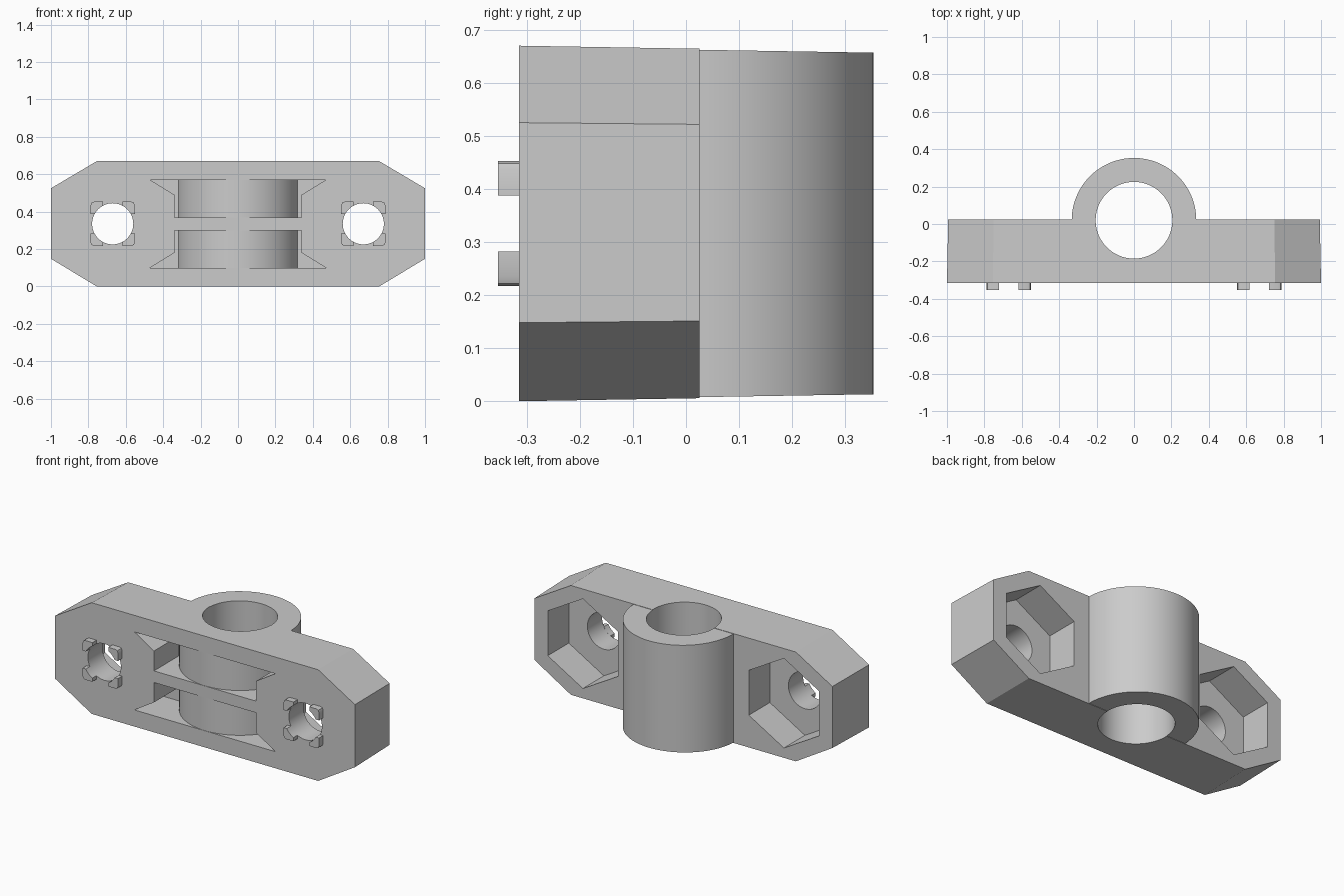
import bpy, bmesh
from math import cos, sin, pi, radians

if "Cube" in bpy.data.objects:
    bpy.data.objects.remove(bpy.data.objects["Cube"])

ZC = 0.335      # mid height
HX = 0.67       # screw hole position
FRONT, BACK = -0.315, 0.025


def prism(name, pts, a, b, axis='Y'):
    """Extrude a 2D profile: (x,z) along Y, or (x,y) along Z."""
    bm = bmesh.new()
    put = (lambda p, t: (p[0], t, p[1])) if axis == 'Y' else (lambda p, t: (p[0], p[1], t))
    lo = [bm.verts.new(put(p, a)) for p in pts]
    hi = [bm.verts.new(put(p, b)) for p in pts]
    bm.faces.new(lo)
    bm.faces.new(hi[::-1])
    n = len(pts)
    for i in range(n):
        j = (i + 1) % n
        bm.faces.new((lo[i], hi[i], hi[j], lo[j]))
    bmesh.ops.recalc_face_normals(bm, faces=bm.faces)
    me = bpy.data.meshes.new(name)
    bm.to_mesh(me)
    bm.free()
    ob = bpy.data.objects.new(name, me)
    bpy.context.collection.objects.link(ob)
    return ob


def ring(cx, cy, r, n, start=0.0):
    return [(cx + r * cos(start + 2 * pi * i / n), cy + r * sin(start + 2 * pi * i / n)) for i in range(n)]


def draft(ob, kx):
    """Moulding draft: narrow slightly toward the back."""
    for v in ob.data.vertices:
        d = v.co.y - FRONT
        v.co.x *= 1 - kx * d
        v.co.z = ZC + (v.co.z - ZC) * (1 - 0.05 * d)


def boolean(ob, tool, op):
    m = ob.modifiers.new(op, 'BOOLEAN')
    m.operation, m.solver, m.object = op, 'EXACT', tool
    bpy.context.view_layer.objects.active = ob
    bpy.ops.object.modifier_apply(modifier=m.name)
    bpy.data.objects.remove(tool)
    bpy.context.view_layer.update()


# octagonal mounting plate
half = [(1, 0.148), (1, 0.525), (0.755, 0.67)]
outline = [(0.755, 0)] + half + [(-x, z) for x, z in half[::-1]] + [(-0.755, 0)]
body = prism("bearing_block", outline, FRONT, BACK)
draft(body, 0.02)

# weight-saving pockets in the front, mirrored above and below the rib
pocket = [(-0.34, 0.37), (0.34, 0.37), (0.34, 0.49), (0.47, 0.57), (-0.47, 0.57), (-0.34, 0.49)]
for s in (1, -1):
    pts = [(x, ZC + s * (z - ZC)) for x, z in pocket]
    boolean(body, prism("pocket_cutter", pts, -0.4, -0.08), 'DIFFERENCE')

# hexagonal nut recesses and screw holes
for s in (1, -1):
    hexagon = ring(s * HX, ZC, 0.27, 6, pi / 6)
    boolean(body, prism("nut_cutter", hexagon, -0.175, 0.2), 'DIFFERENCE')
    boolean(body, prism("hole_cutter", ring(s * HX, ZC, 0.11, 64), -0.5, 0.1), 'DIFFERENCE')

# round bearing boss and its bore
boss = prism("boss", ring(0, 0.02, 0.333, 128, 0.01), 0.002, 0.668, 'Z')
draft(boss, 0)
boolean(body, boss, 'UNION')
boolean(body, prism("bore_cutter", ring(0, 0.02, 0.205, 96, 0.01), -0.2, 0.9, 'Z'), 'DIFFERENCE')

# four locating lugs round each screw hole
arc = [(0.11 * cos(radians(a)), 0.11 * sin(radians(a))) for a in (28.8, 37, 45, 53, 61.2)]
lug = arc + [(0.053, 0.118), (0.1, 0.118), (0.113, 0.113), (0.118, 0.1), (0.118, 0.053)]
lugs = []
for side in (1, -1):
    for sx in (1, -1):
        for sz in (1, -1):
            pts = [(side * HX + sx * x, ZC + sz * z) for x, z in lug]
            lugs.append(prism("locating_lug", pts, -0.354, FRONT + 0.003))

# smooth the round faces, keep hard edges
bpy.context.view_layer.update()
for ob in [body] + lugs:
    ob.select_set(True)
bpy.context.view_layer.objects.active = body
bpy.ops.object.shade_smooth_by_angle(angle=radians(25))
